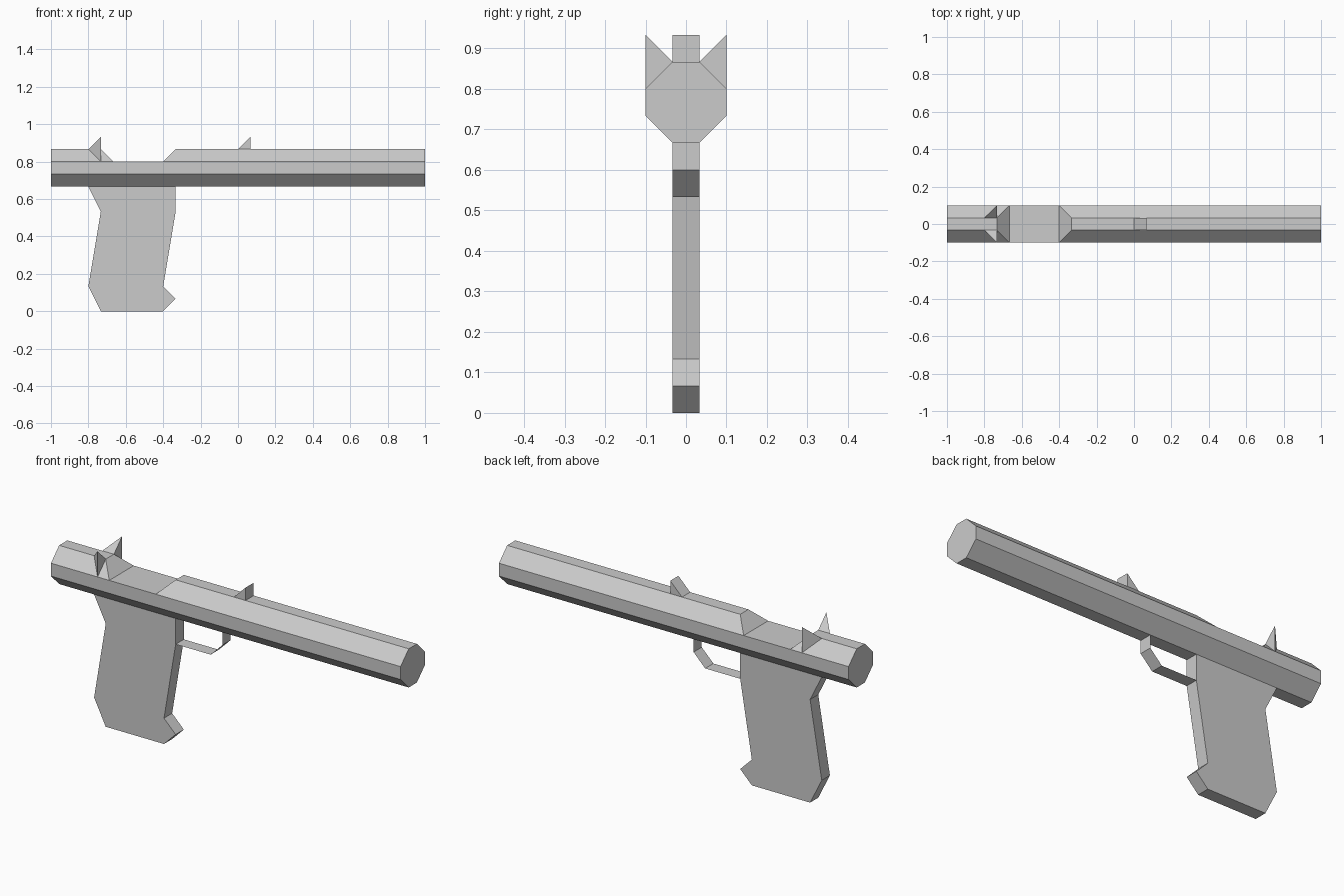
import bpy, bmesh

if "Cube" in bpy.data.objects:
    bpy.data.objects.remove(bpy.data.objects["Cube"])

U = 1 / 15          # modelling grid step
W = U / 2           # half width of narrow parts


def finish(name, bm):
    bmesh.ops.recalc_face_normals(bm, faces=bm.faces[:])
    me = bpy.data.meshes.new(name)
    bm.to_mesh(me)
    bm.free()
    ob = bpy.data.objects.new(name, me)
    bpy.context.collection.objects.link(ob)
    return ob


def slab(name, profile):
    """Extrude an (x, z) outline in grid steps across the narrow width."""
    bm = bmesh.new()
    face = bm.faces.new([bm.verts.new((x * U, -W, z * U)) for x, z in profile])
    ext = bmesh.ops.extrude_face_region(bm, geom=[face], use_keep_orig=True)
    verts = [g for g in ext["geom"] if isinstance(g, bmesh.types.BMVert)]
    bmesh.ops.translate(bm, vec=(0, 2 * W, 0), verts=verts)
    return finish(name, bm)


# Barrel: octagonal loft whose top facets collapse to a flat at the notch
bm = bmesh.new()
rings = []
for x, cut in [(-15, 0), (-11, 0), (-10, 1), (-6, 1), (-5, 0), (15, 0)]:
    top = (1.5, 12) if cut else (0.5, 13)
    half = [(0.5, 10), (1.5, 11), (1.5, 12), top]
    section = half + [(-y, z) for y, z in reversed(half)]
    rings.append([bm.verts.new((x * U, y * U, z * U)) for y, z in section])
for a, b in zip(rings, rings[1:]):
    for i in range(8):
        j = (i + 1) % 8
        bm.faces.new((a[i], a[j], b[j], b[i]))
bm.faces.new(rings[0])
bm.faces.new(rings[-1])
bmesh.ops.remove_doubles(bm, verts=bm.verts[:], dist=1e-4)
bmesh.ops.dissolve_limit(bm, angle_limit=0.01, verts=bm.verts[:], edges=bm.edges[:])
finish("barrel", bm)

# Grip
slab("grip", [(-12, 10), (-11, 8), (-12, 2), (-11, 0), (-6, 0),
              (-5, 1), (-6, 2), (-5, 8), (-5, 10)])

# Front sight wedge
slab("front_sight", [(0, 13), (1, 13), (1, 14)])

# Rear sight ears, one pointed tetrahedron on each side
for side, label in ((-1, "right"), (1, "left")):
    bm = bmesh.new()
    pts = [(-11, 1.5, 14), (-11, 1.5, 12), (-11, 0.5, 13), (-12, 0.5, 13)]
    for x, y, z in pts:
        bm.verts.new((x * U, side * y * U, z * U))
    bmesh.ops.convex_hull(bm, input=bm.verts[:])
    finish("rear_sight_" + label, bm)

# Trigger guard: a bent strip without thickness
bm = bmesh.new()
path = [(-5, 8), (-2, 8), (-1, 9), (-1, 10)]
pairs = [[bm.verts.new((x * U, y, z * U)) for y in (-W, W)] for x, z in path]
for a, b in zip(pairs, pairs[1:]):
    bm.faces.new((a[0], a[1], b[1], b[0]))
finish("trigger_guard", bm)
